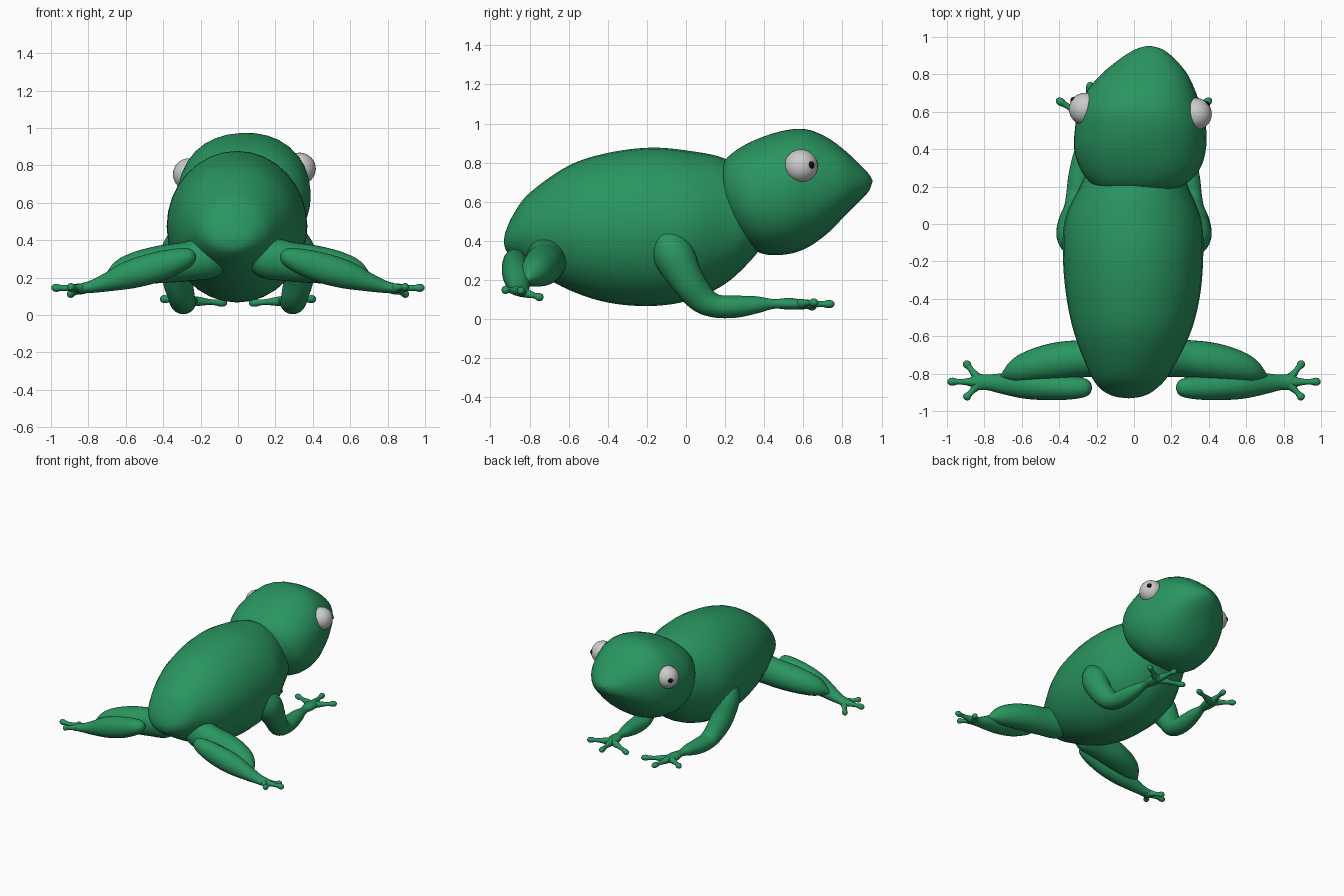
import bpy, bmesh, math
from mathutils import Vector


def material(name, rgb):
    m = bpy.data.materials.new(name)
    m.diffuse_color = (*rgb, 1)
    return m


GREEN = material("green skin", (0.022, 0.30, 0.115))
WHITE = material("eye white", (0.62, 0.62, 0.60))
BLACK = material("pupil black", (0.005, 0.005, 0.005))


def finish(bm, name, mat):
    bmesh.ops.recalc_face_normals(bm, faces=bm.faces)
    me = bpy.data.meshes.new(name)
    bm.to_mesh(me)
    bm.free()
    for p in me.polygons:
        p.use_smooth = True
    me.materials.append(mat)
    ob = bpy.data.objects.new(name, me)
    bpy.context.collection.objects.link(ob)
    return ob


def spline(rows, steps):
    """Catmull-Rom interpolation of rows of numbers."""
    out = []
    ext = [rows[0]] + list(rows) + [rows[-1]]
    for i in range(len(rows) - 1):
        a, b, c, d = ext[i:i + 4]
        for s in range(steps):
            t = s / steps
            out.append([0.5 * (2 * q + (r - p) * t + (2 * p - 5 * q + 4 * r - w) * t * t
                               + (3 * q - p - 3 * r + w) * t ** 3)
                        for p, q, r, w in zip(a, b, c, d)])
    out.append(list(rows[-1]))
    return out


def loft(name, rows, axis=None, power=2.0, roll=0.0, steps=6, sides=32):
    """Rows are x, y, z, half width, half height; rings follow the path."""
    pts = spline(rows, steps)
    pos = [Vector(p[:3]) for p in pts]
    bm = bmesh.new()
    rings = []
    for i, p in enumerate(pts):
        t = axis or (pos[min(i + 1, len(pos) - 1)] - pos[max(i - 1, 0)]).normalized()
        u = t.cross(Vector((0, 0, 1))).normalized()
        v = u.cross(t)
        u, v = (u * math.cos(roll) + v * math.sin(roll), v * math.cos(roll) - u * math.sin(roll))
        ring = []
        for k in range(sides):
            a = 2 * math.pi * k / sides
            c, s = math.cos(a), math.sin(a)
            cu = math.copysign(abs(c) ** (2 / power), c) * max(p[3], 0.001)
            sv = math.copysign(abs(s) ** (2 / power), s) * max(p[4], 0.001)
            ring.append(bm.verts.new(pos[i] + u * cu + v * sv))
        rings.append(ring)
    for r0, r1 in zip(rings, rings[1:]):
        for k in range(sides):
            j = (k + 1) % sides
            bm.faces.new((r0[k], r0[j], r1[j], r1[k]))
    bm.faces.new(rings[0])
    bm.faces.new(rings[-1])
    return finish(bm, name, GREEN)


def ball(name, loc, r, mat, seg=32):
    bm = bmesh.new()
    bmesh.ops.create_uvsphere(bm, u_segments=seg, v_segments=seg // 2, radius=r)
    bmesh.ops.translate(bm, verts=bm.verts, vec=Vector(loc))
    return finish(bm, name, mat)


Y = Vector((0, 1, 0))


def section(y, left, right, low, high):
    return ((left + right) / 2, y, (low + high) / 2, (right - left) / 2, (high - low) / 2)


# Body: y, left, right, bottom, top
loft("body", [section(*s) for s in [
    (-0.932, -0.03, -0.028, 0.398, 0.40), (-0.92, -0.11, 0.05, 0.35, 0.455),
    (-0.88, -0.18, 0.12, 0.31, 0.54), (-0.80, -0.235, 0.19, 0.26, 0.645),
    (-0.60, -0.315, 0.295, 0.15, 0.785), (-0.40, -0.36, 0.35, 0.085, 0.85),
    (-0.18, -0.38, 0.37, 0.067, 0.877), (0.02, -0.37, 0.36, 0.097, 0.86),
    (0.20, -0.29, 0.29, 0.18, 0.82), (0.34, -0.21, 0.23, 0.31, 0.72),
    (0.42, -0.10, 0.12, 0.42, 0.62)]], axis=Y)

# Head, turned slightly to one side
loft("head", [section(*s) for s in [
    (0.175, 0.0, 0.01, 0.66, 0.67), (0.185, -0.15, 0.18, 0.58, 0.77),
    (0.21, -0.22, 0.27, 0.50, 0.825), (0.29, -0.285, 0.35, 0.39, 0.885),
    (0.40, -0.32, 0.385, 0.332, 0.935), (0.52, -0.315, 0.385, 0.332, 0.968),
    (0.62, -0.295, 0.36, 0.365, 0.97), (0.72, -0.245, 0.325, 0.435, 0.93),
    (0.81, -0.165, 0.28, 0.525, 0.865), (0.89, -0.065, 0.21, 0.605, 0.79),
    (0.935, 0.01, 0.15, 0.655, 0.742), (0.953, 0.075, 0.085, 0.70, 0.71)]],
    axis=Y, power=2.2, roll=0.05)

# Eyes and pupils
for side, c, d in (("right", (0.330, 0.588, 0.782), (0.75, 0.65, 0.08)),
                   ("left", (-0.262, 0.615, 0.752), (-0.78, 0.60, 0.08))):
    c, d = Vector(c), Vector(d).normalized()
    ball(side + " eye", c, 0.086, WHITE)
    ball(side + " pupil", c + d * 0.072, 0.022, BLACK, 16)

ARM = [(0.27, -0.14, 0.46, 0.06, 0.06), (0.31, -0.07, 0.34, 0.10, 0.105),
       (0.325, 0.0, 0.21, 0.082, 0.088), (0.305, 0.075, 0.11, 0.072, 0.075),
       (0.295, 0.15, 0.068, 0.068, 0.06), (0.29, 0.25, 0.064, 0.062, 0.057),
       (0.28, 0.36, 0.073, 0.048, 0.044), (0.272, 0.45, 0.078, 0.03, 0.025),
       (0.265, 0.53, 0.078, 0.045, 0.03), (0.26, 0.60, 0.074, 0.04, 0.022),
       (0.26, 0.63, 0.073, 0.0, 0.0)]
THIGH = [(0.05, -0.70, 0.33, 0.05, 0.05), (0.14, -0.71, 0.31, 0.10, 0.11),
         (0.28, -0.72, 0.285, 0.10, 0.105), (0.42, -0.735, 0.27, 0.10, 0.10),
         (0.55, -0.76, 0.25, 0.085, 0.085), (0.64, -0.79, 0.225, 0.06, 0.06),
         (0.72, -0.82, 0.19, 0.0, 0.0)]
SHIN = [(0.225, -0.875, 0.325, 0.0, 0.0), (0.245, -0.875, 0.318, 0.04, 0.038),
        (0.31, -0.875, 0.295, 0.06, 0.063), (0.44, -0.872, 0.255, 0.07, 0.08),
        (0.58, -0.862, 0.215, 0.072, 0.075), (0.70, -0.853, 0.175, 0.056, 0.05),
        (0.78, -0.847, 0.152, 0.042, 0.034), (0.84, -0.845, 0.142, 0.042, 0.026),
        (0.88, -0.845, 0.138, 0.02, 0.014), (0.89, -0.845, 0.138, 0.0, 0.0)]
HAND = ((0.26, 0.57, 0.076), [(0.395, 0.655, 0.085), (0.235, 0.735, 0.077), (0.085, 0.645, 0.065)])
FOOT = ((0.82, -0.845, 0.142), [(0.895, -0.925, 0.15), (0.975, -0.843, 0.145), (0.895, -0.748, 0.112)])


def toes(name, palm, tips, sx):
    """Thin toes fanning from a palm, each with a rounded pad."""
    a = Vector((palm[0] * sx, palm[1], palm[2]))
    for i, tip in enumerate(tips):
        b = Vector((tip[0] * sx, tip[1], tip[2]))
        prof = [(0, 0.028), (0.3, 0.024), (0.6, 0.016), (0.82, 0.016), (0.94, 0.021),
                (1.06, 0.019), (1.13, 0.010), (1.15, 0)]
        loft(f"{name} {i + 1}", [(*a.lerp(b, t), r, r) for t, r in prof], steps=3, sides=16)


# Limbs, mirrored across x
for side, sx in (("right", 1), ("left", -1)):
    for part, rows in (("front leg", ARM), ("thigh", THIGH), ("shin", SHIN)):
        loft(f"{side} {part}", [(r[0] * sx, *r[1:]) for r in rows])
    toes(side + " front toe", *HAND, sx)
    toes(side + " hind toe", *FOOT, sx)
